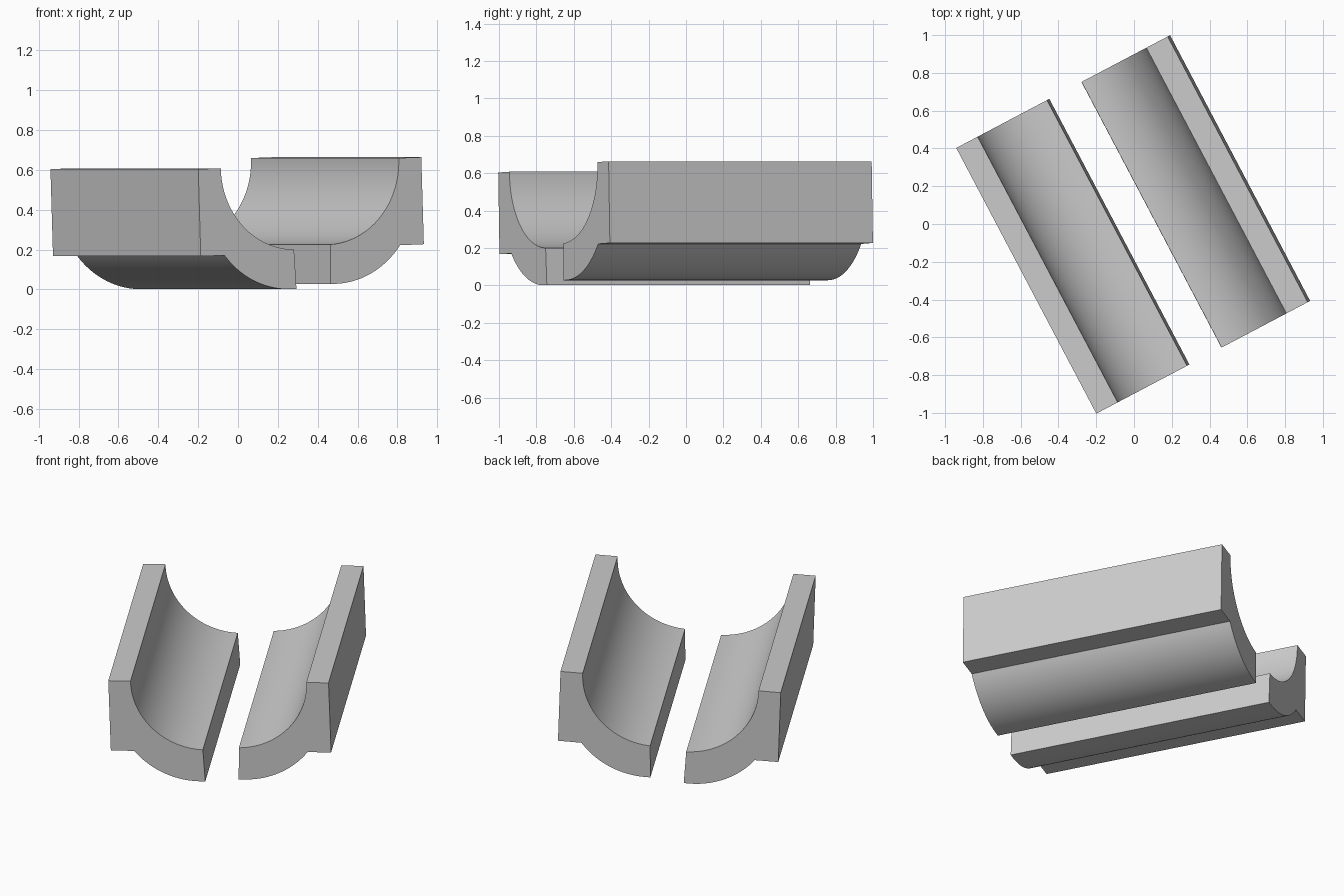
import bpy
import bmesh
from math import asin, cos, pi, radians, sin
from mathutils import Matrix

cube = bpy.data.objects.get("Cube")
if cube:
    bpy.data.objects.remove(cube, do_unlink=True)

grey = bpy.data.materials.new("plain grey")
grey.use_nodes = True
colour = (0.6, 0.6, 0.6, 1)
grey.diffuse_color = colour
grey.node_tree.nodes["Principled BSDF"].inputs["Base Color"].default_value = colour

LENGTH = 1.59
TURN = radians(27.8)   # heading of both channels
TILT = radians(1.9)    # slight roll about their length
PIVOT = 0.27


def arc(cx, cz, r, start, end, steps):
    """Points from start to end, angles measured from straight down."""
    angles = [start + (end - start) * i / steps for i in range(steps + 1)]
    return [(cx + r * sin(a), cz - r * cos(a)) for a in angles]


def half_profile():
    """Cross-section of one half: trough, upright wall, ledge, rounded belly."""
    trough = arc(0.09, 0.628, 0.415, asin(0.0135 / 0.415), pi / 2, 32)
    wall = [(0.505, 0.634), (0.633, 0.634), (0.633, 0.197)]
    belly = arc(0.127, 0.485, 0.47, asin(0.371 / 0.47), 0, 20)
    return trough + wall + belly + [(0.096, 0.015)]


def make_half(name, side, lift):
    bm = bmesh.new()
    verts = [bm.verts.new((side * x, -LENGTH / 2, z)) for x, z in half_profile()]
    end_face = bm.faces.new(verts)
    grown = bmesh.ops.extrude_face_region(bm, geom=[end_face])["geom"]
    moved = [g for g in grown if isinstance(g, bmesh.types.BMVert)]
    bmesh.ops.translate(bm, verts=moved, vec=(0, LENGTH, 0))
    bmesh.ops.recalc_face_normals(bm, faces=bm.faces)
    place = (Matrix.Translation((0, 0, PIVOT + lift))
             @ Matrix.Rotation(TURN, 4, "Z")
             @ Matrix.Rotation(-TILT, 4, "Y")
             @ Matrix.Translation((0, 0, -PIVOT)))
    bm.transform(place)
    mesh = bpy.data.meshes.new(name)
    bm.to_mesh(mesh)
    bm.free()
    mesh.materials.append(grey)
    obj = bpy.data.objects.new(name, mesh)
    bpy.context.collection.objects.link(obj)
    bpy.ops.object.select_all(action="DESELECT")
    obj.select_set(True)
    bpy.context.view_layer.objects.active = obj
    bpy.ops.object.shade_smooth_by_angle(angle=radians(25))


# Two facing halves of a split channel, one sitting a little higher
make_half("right_channel_half", -1, -0.009)
make_half("left_channel_half", 1, 0.009)
